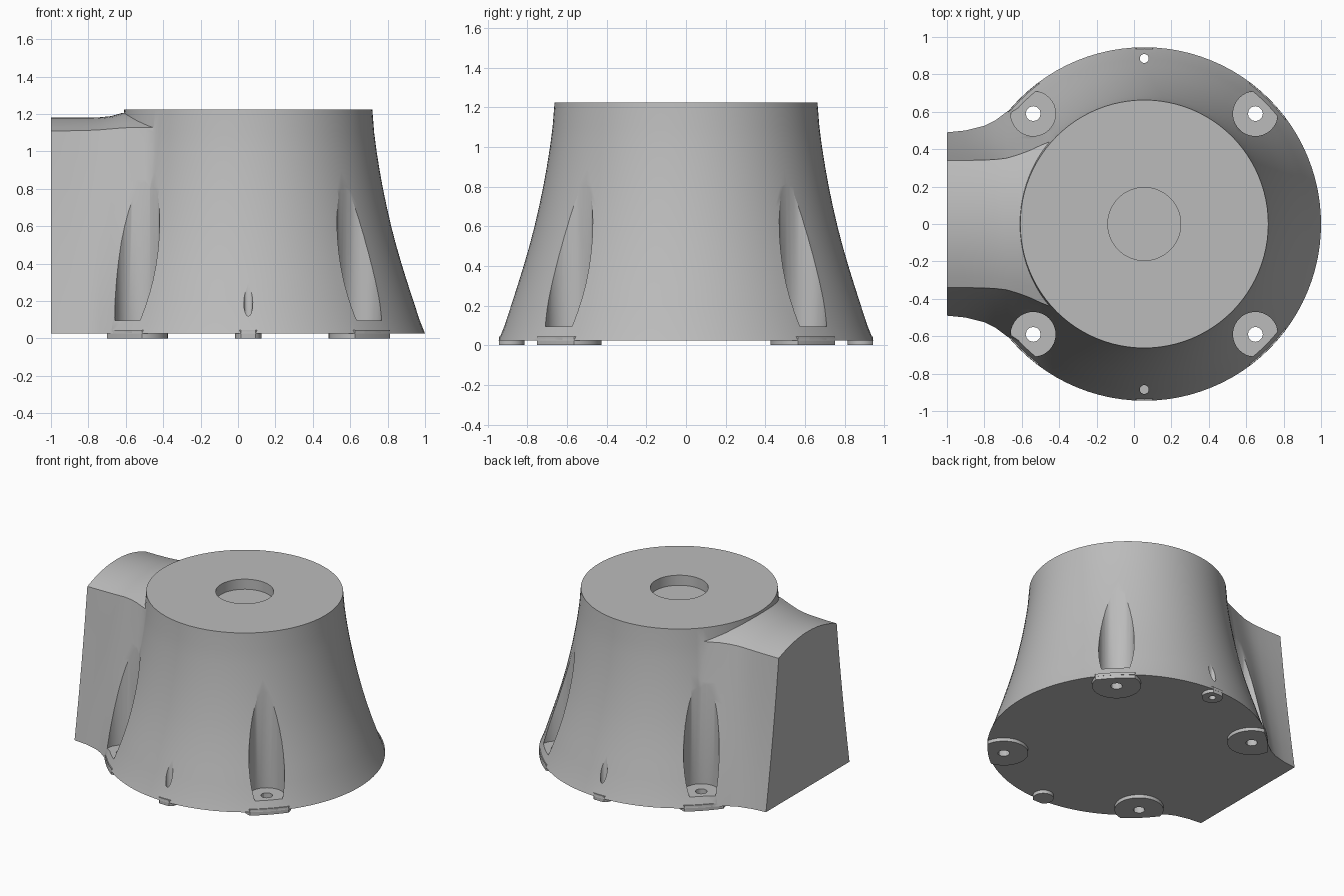
import bpy, bmesh, math

if "Cube" in bpy.data.objects:
    bpy.data.objects.remove(bpy.data.objects["Cube"], do_unlink=True)

CX = 0.055            # axis of the round body
BASE, RIM, TOP = 0.025, 0.945, 1.225

grey = bpy.data.materials.new("plain grey")
grey.use_nodes = True
grey.diffuse_color = (0.5, 0.5, 0.5, 1)
grey.node_tree.nodes["Principled BSDF"].inputs["Base Color"].default_value = (0.5, 0.5, 0.5, 1)


def make(name, bm):
    bmesh.ops.recalc_face_normals(bm, faces=bm.faces)
    mesh = bpy.data.meshes.new(name)
    bm.to_mesh(mesh)
    bm.free()
    mesh.materials.append(grey)
    ob = bpy.data.objects.new(name, mesh)
    bpy.context.collection.objects.link(ob)
    return ob


def loft(name, rings):
    """Skin closed rings of points and cap both ends."""
    bm = bmesh.new()
    loops = [[bm.verts.new(p) for p in ring] for ring in rings]
    n = len(loops[0])
    for a, b in zip(loops, loops[1:]):
        for i in range(n):
            j = (i + 1) % n
            bm.faces.new((a[i], a[j], b[j], b[i]))
    bm.faces.new(loops[0])
    bm.faces.new(loops[-1])
    return make(name, bm)


def circle(x, y, z, r, n):
    return [(x + r * math.cos(math.tau * i / n), y + r * math.sin(math.tau * i / n), z) for i in range(n)]


def cylinder(name, x, y, r, z0, z1, n=32):
    return loft(name, [circle(x, y, z0, r, n), circle(x, y, z1, r, n)])


def boolean(target, tool, operation):
    mod = target.modifiers.new(operation, "BOOLEAN")
    mod.operation, mod.solver, mod.object = operation, "EXACT", tool
    bpy.context.view_layer.objects.active = target
    bpy.ops.object.modifier_apply(modifier=mod.name)
    bpy.data.objects.remove(tool, do_unlink=True)


# Flared round body
profile = [(RIM, BASE), (0.915, 0.1), (0.883, 0.2), (0.85, 0.3), (0.819, 0.4), (0.79, 0.5),
           (0.764, 0.6), (0.741, 0.7), (0.72, 0.8), (0.702, 0.9), (0.686, 1.0), (0.673, 1.1), (0.663, TOP)]
body = loft("flared_body", [circle(CX, 0, z, r, 96) for r, z in profile])


# Side outlet, widening into the body: x, base half width, top half width, shoulder, crown
def outlet_ring(x, base, top, shoulder, crown):
    steps, ring = 8, []
    for i in range(steps):                      # flank, slightly hollow
        t = i / steps
        w = base + (top - base) * t - 0.05 * (base - top) * math.sin(math.pi * t)
        ring.append((x, w, BASE + (shoulder - BASE) * t))
    for i in range(13):                         # arched roof
        t = 1 - i / 6
        ring.append((x, top * t, shoulder + (crown - shoulder) * (1 - t * t)))
    return ring + [(px, -py, pz) for px, py, pz in reversed(ring[:steps])]


sections = [(-1.0, 0.49, 0.34, 1.11, 1.18), (-0.9, 0.5, 0.34, 1.11, 1.18), (-0.8, 0.525, 0.342, 1.112, 1.18),
            (-0.74, 0.555, 0.345, 1.115, 1.182), (-0.68, 0.6, 0.352, 1.12, 1.188),
            (-0.62, 0.64, 0.37, 1.125, 1.205), (-0.56, 0.66, 0.392, 1.128, 1.212),
            (-0.5, 0.67, 0.42, 1.128, 1.214), (-0.4, 0.67, 0.46, 1.125, 1.214)]
boolean(body, loft("outlet", [outlet_ring(*s) for s in sections]), "UNION")

# Foot pads under the screws and pin holes, trimmed to the rim
screws = [(CX + sx * 0.594, sy * 0.59) for sx in (-1, 1) for sy in (-1, 1)]
pins = [(CX, -0.885), (CX, 0.885)]
for points, radius in ((screws, 0.165), (pins, 0.07)):
    for x, y in points:
        pad = cylinder("foot_pad", x, y, radius, 0, BASE + 0.02)
        boolean(pad, cylinder("rim_trim", CX, 0, RIM - 0.001, -0.1, 0.2, 96), "INTERSECT")
        boolean(body, pad, "UNION")

# Screw pockets, screw holes, pin holes and the shallow top socket
for x, y in screws:
    boolean(body, cylinder("pocket", x, y, 0.12, 0.095, 1.1), "DIFFERENCE")
    boolean(body, cylinder("screw_hole", x, y, 0.04, -0.1, 0.3, 12), "DIFFERENCE")
for x, y in pins:
    boolean(body, cylinder("pin_hole", x, y, 0.024, -0.1, 0.5, 16), "DIFFERENCE")
boolean(body, cylinder("socket", CX, 0, 0.195, TOP - 0.075, TOP + 0.1, 64), "DIFFERENCE")

# Smooth walls with crisp rims
bpy.ops.object.select_all(action="DESELECT")
body.select_set(True)
bpy.context.view_layer.objects.active = body
bpy.ops.object.shade_smooth_by_angle(angle=math.radians(30))
